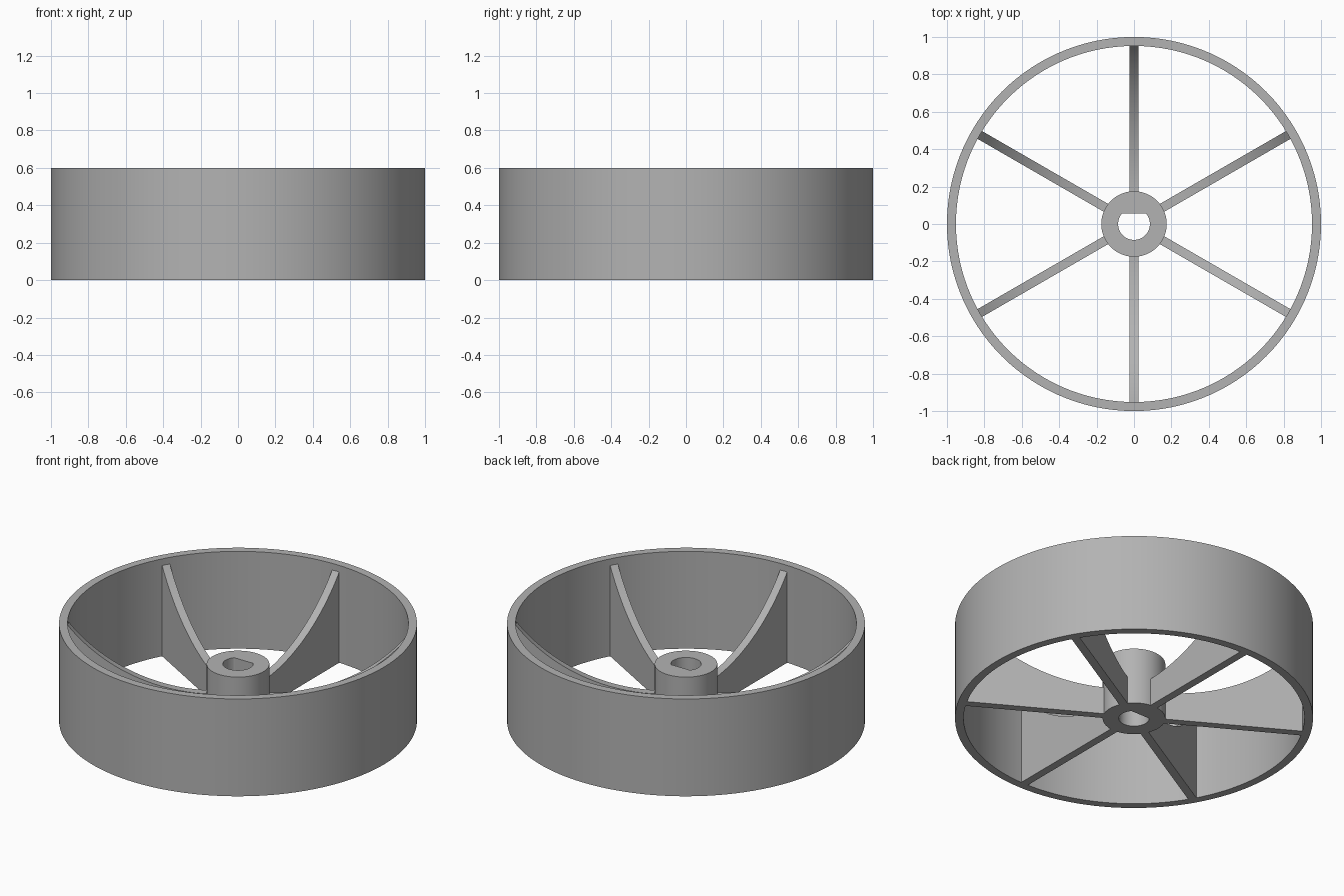
import bpy, bmesh, math
from mathutils import Matrix

if "Cube" in bpy.data.objects:
    bpy.data.objects.remove(bpy.data.objects["Cube"], do_unlink=True)

grey = bpy.data.materials.new("plain grey")
grey.use_nodes = True
GREY = (0.45, 0.45, 0.45, 1)
grey.diffuse_color = GREY
grey.node_tree.nodes["Principled BSDF"].inputs["Base Color"].default_value = GREY

RIM_OUT, RIM_IN, HEIGHT = 1.0, 0.952, 0.6
HUB_R, HUB_H, BORE_R, FLAT_Y = 0.175, 0.35, 0.085, 0.055
SPOKE_W, LOW_Z, CURVE_R = 0.048, 0.17, 1.0
SEGMENTS = 120


def finish(name, bm):
    bmesh.ops.recalc_face_normals(bm, faces=bm.faces)
    mesh = bpy.data.meshes.new(name)
    bm.to_mesh(mesh)
    bm.free()
    mesh.materials.append(grey)
    obj = bpy.data.objects.new(name, mesh)
    bpy.context.collection.objects.link(obj)
    bpy.ops.object.select_all(action="DESELECT")
    obj.select_set(True)
    bpy.context.view_layer.objects.active = obj
    bpy.ops.object.shade_smooth_by_angle(angle=math.radians(30))
    return obj


def tube(name, outer, inner, height):
    """Ring between two outlines with matching points."""
    bm = bmesh.new()
    loops = [[bm.verts.new((x, y, z)) for x, y in outline]
             for outline, z in ((outer, 0), (outer, height), (inner, height), (inner, 0))]
    n = len(outer)
    for k in range(4):
        a, b = loops[k], loops[(k + 1) % 4]
        for i in range(n):
            j = (i + 1) % n
            bm.faces.new((a[i], a[j], b[j], b[i]))
    return finish(name, bm)


def circle(radius):
    return [(radius * math.cos(2 * math.pi * i / SEGMENTS),
             radius * math.sin(2 * math.pi * i / SEGMENTS)) for i in range(SEGMENTS)]


# Rim
tube("rim", circle(RIM_OUT), circle(RIM_IN), HEIGHT)

# Hub with a D-shaped bore
bore = [(x, min(y, FLAT_Y)) for x, y in circle(BORE_R)]
tube("hub", circle(HUB_R), bore, HUB_H)

# Six spokes with a concave top edge sweeping up to the rim
start, end, steps = HUB_R - 0.015, RIM_IN + 0.005, 32
profile = [(end, 0), (start, 0)]
for i in range(steps + 1):
    r = start + (end - start) * i / steps
    profile.append((r, LOW_Z + CURVE_R - math.sqrt(CURVE_R ** 2 - (r - start) ** 2)))

for s in range(6):
    bm = bmesh.new()
    face = bm.faces.new([bm.verts.new((r, -SPOKE_W / 2, z)) for r, z in profile])
    side = bmesh.ops.extrude_face_region(bm, geom=[face])
    verts = [v for v in side["geom"] if isinstance(v, bmesh.types.BMVert)]
    bmesh.ops.translate(bm, verts=verts, vec=(0, SPOKE_W, 0))
    bm.transform(Matrix.Rotation(math.radians(30 + 60 * s), 4, "Z"))
    finish(f"spoke_{s + 1}", bm)
